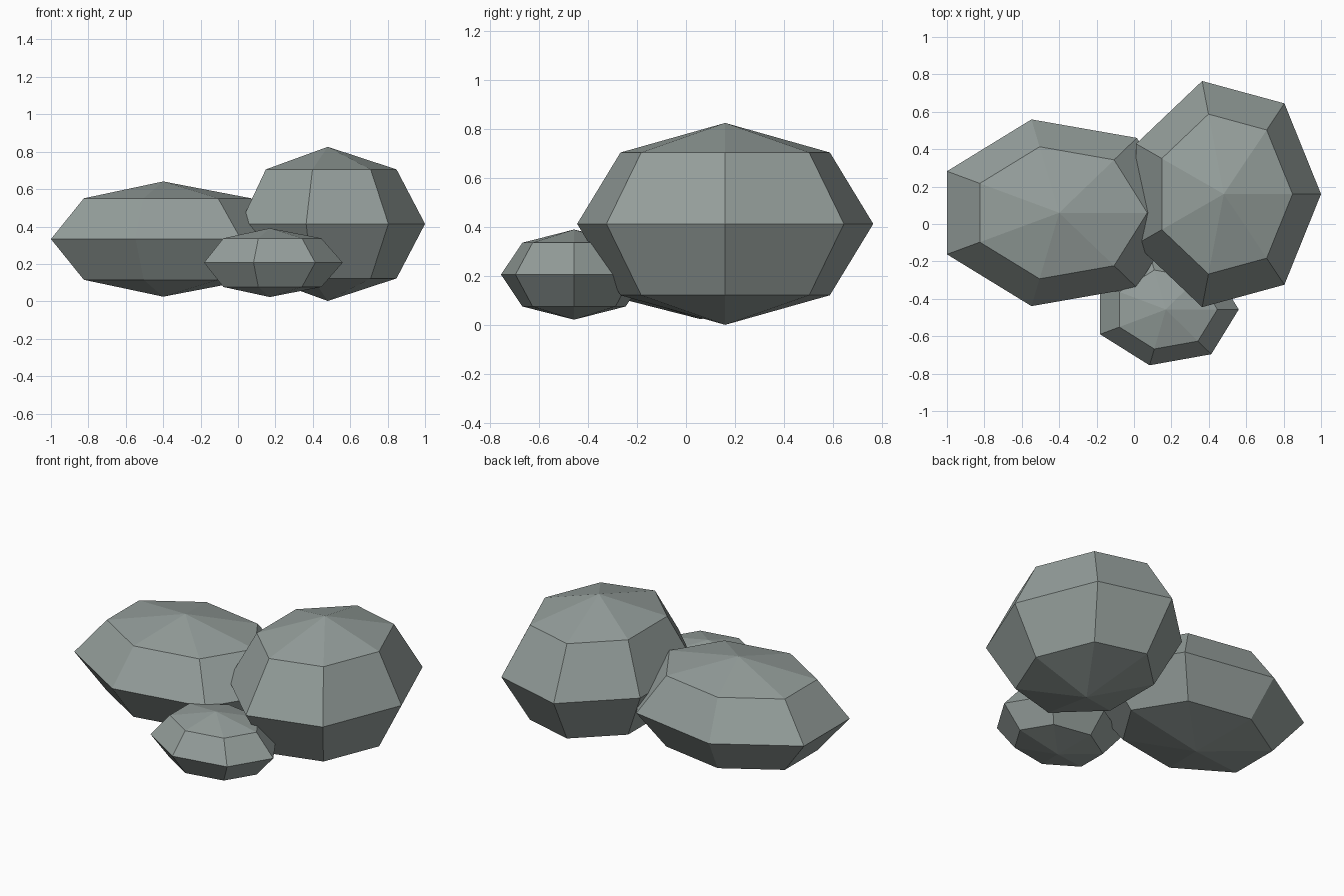
import bpy, bmesh, math

if "Cube" in bpy.data.objects:
    bpy.data.objects.remove(bpy.data.objects["Cube"])

stone = bpy.data.materials.new("grey stone")
stone.diffuse_color = (0.30, 0.345, 0.33, 1)
stone.use_nodes = True
stone.node_tree.nodes["Principled BSDF"].inputs["Base Color"].default_value = stone.diffuse_color

SEGMENTS, RINGS = 7, 4


def rock(name, centre, radii):
    """Low-poly ellipsoid boulder with a vertex pointing along +x."""
    bm = bmesh.new()
    # Half-circle profile from top to bottom, spun around z
    profile = [bm.verts.new((math.sin(math.pi * i / RINGS), 0, math.cos(math.pi * i / RINGS)))
               for i in range(RINGS + 1)]
    edges = [bm.edges.new(pair) for pair in zip(profile, profile[1:])]
    bmesh.ops.spin(bm, geom=profile + edges, cent=(0, 0, 0), axis=(0, 0, 1),
                   angle=math.tau, steps=SEGMENTS, use_merge=False)
    bmesh.ops.remove_doubles(bm, verts=bm.verts, dist=1e-4)
    bmesh.ops.scale(bm, vec=radii, verts=bm.verts)
    bmesh.ops.recalc_face_normals(bm, faces=bm.faces)
    mesh = bpy.data.meshes.new(name)
    bm.to_mesh(mesh)
    bm.free()
    mesh.materials.append(stone)
    obj = bpy.data.objects.new(name, mesh)
    obj.location = centre
    bpy.context.collection.objects.link(obj)
    return obj


# Tall boulder, wide flat boulder and a small one in front
rock("tall_rock", (0.48, 0.16, 0.414), (0.52, 0.62, 0.412))
rock("wide_rock", (-0.40, 0.06, 0.333), (0.666, 0.512, 0.308))
rock("small_rock", (0.17, -0.457, 0.207), (0.39, 0.306, 0.184))
